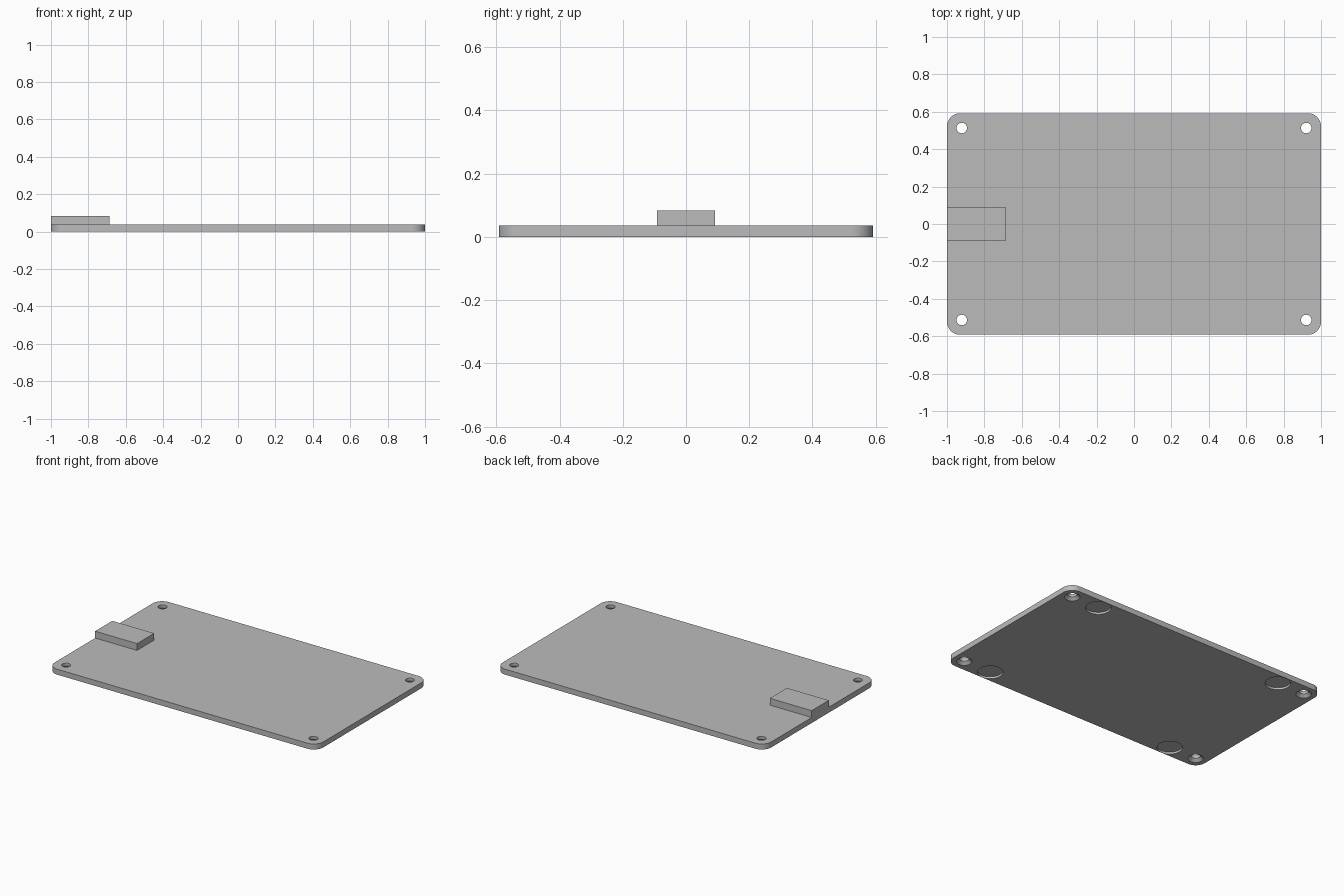
import bpy
import bmesh
import math
from mathutils import Matrix

default = bpy.data.objects.get("Cube")
if default:
    bpy.data.objects.remove(default, do_unlink=True)

HALF_Y = 0.592
PLATE_Z = 0.037
BLOCK_TOP = 0.083

grey = bpy.data.materials.new("plain_grey")
grey.use_nodes = True
grey.diffuse_color = (0.5, 0.5, 0.5, 1)
grey.node_tree.nodes["Principled BSDF"].inputs["Base Color"].default_value = (0.5, 0.5, 0.5, 1)


def finish(name, bm):
    mesh = bpy.data.meshes.new(name)
    bmesh.ops.recalc_face_normals(bm, faces=bm.faces)
    bm.to_mesh(mesh)
    bm.free()
    mesh.materials.append(grey)
    obj = bpy.data.objects.new(name, mesh)
    bpy.context.collection.objects.link(obj)
    return obj


def box(name, x0, x1, y0, y1, z0, z1, corner=0):
    """Box with optionally rounded upright edges."""
    bm = bmesh.new()
    centre = Matrix.Translation(((x0 + x1) / 2, (y0 + y1) / 2, (z0 + z1) / 2))
    size = Matrix.Diagonal((x1 - x0, y1 - y0, z1 - z0, 1))
    bmesh.ops.create_cube(bm, size=1, matrix=centre @ size)
    if corner:
        upright = [e for e in bm.edges
                   if abs(e.verts[0].co.z - e.verts[1].co.z) > 0.001]
        bmesh.ops.bevel(bm, geom=upright, offset=corner, segments=10,
                        profile=0.5, affect='EDGES')
    return finish(name, bm)


def lathe(name, profile, x, y, sides=40):
    """Closed round solid from (radius, height) points."""
    bm = bmesh.new()
    rings = []
    for r, z in profile:
        rings.append([bm.verts.new((x + r * math.cos(math.tau * i / sides),
                                    y + r * math.sin(math.tau * i / sides), z))
                      for i in range(sides)])
    for low, high in zip(rings, rings[1:]):
        for i in range(sides):
            j = (i + 1) % sides
            bm.faces.new((low[i], low[j], high[j], high[i]))
    bm.faces.new(rings[0])
    bm.faces.new(rings[-1])
    obj = finish(name, bm)
    obj.hide_render = True
    return obj


# Base plate with rounded corners
plate = box("base_plate", -1, 1, -HALF_Y, HALF_Y, 0, PLATE_Z, corner=0.07)

# Cutters: countersunk screw holes and shallow foot recesses underneath
screw = [(0.048, -0.02), (0.048, 0), (0.028, 0.018), (0.028, 0.06)]
recess = [(0.078, -0.02), (0.078, 0.014)]
cutters = []
for sx in (-1, 1):
    for sy in (-1, 1):
        cutters.append(lathe("screw_hole_cutter", screw, sx * 0.921, sy * 0.513))
        cutters.append(lathe("foot_recess_cutter", recess, sx * 0.715, sy * 0.513))

for cutter in cutters:
    mod = plate.modifiers.new("cut", 'BOOLEAN')
    mod.operation = 'DIFFERENCE'
    mod.solver = 'EXACT'
    mod.object = cutter

# Bake the cuts and drop the cutters
graph = bpy.context.evaluated_depsgraph_get()
cut_mesh = bpy.data.meshes.new_from_object(plate.evaluated_get(graph))
plate.modifiers.clear()
plate.data = cut_mesh
for cutter in cutters:
    bpy.data.objects.remove(cutter, do_unlink=True)

# Raised block at the middle of the right edge
box("edge_block", -1, -0.688, -0.091, 0.091, PLATE_Z, BLOCK_TOP)

# Smooth round walls, keep edges crisp
bpy.ops.object.select_all(action='DESELECT')
plate.select_set(True)
bpy.context.view_layer.objects.active = plate
bpy.ops.object.shade_smooth_by_angle(angle=math.radians(30))
